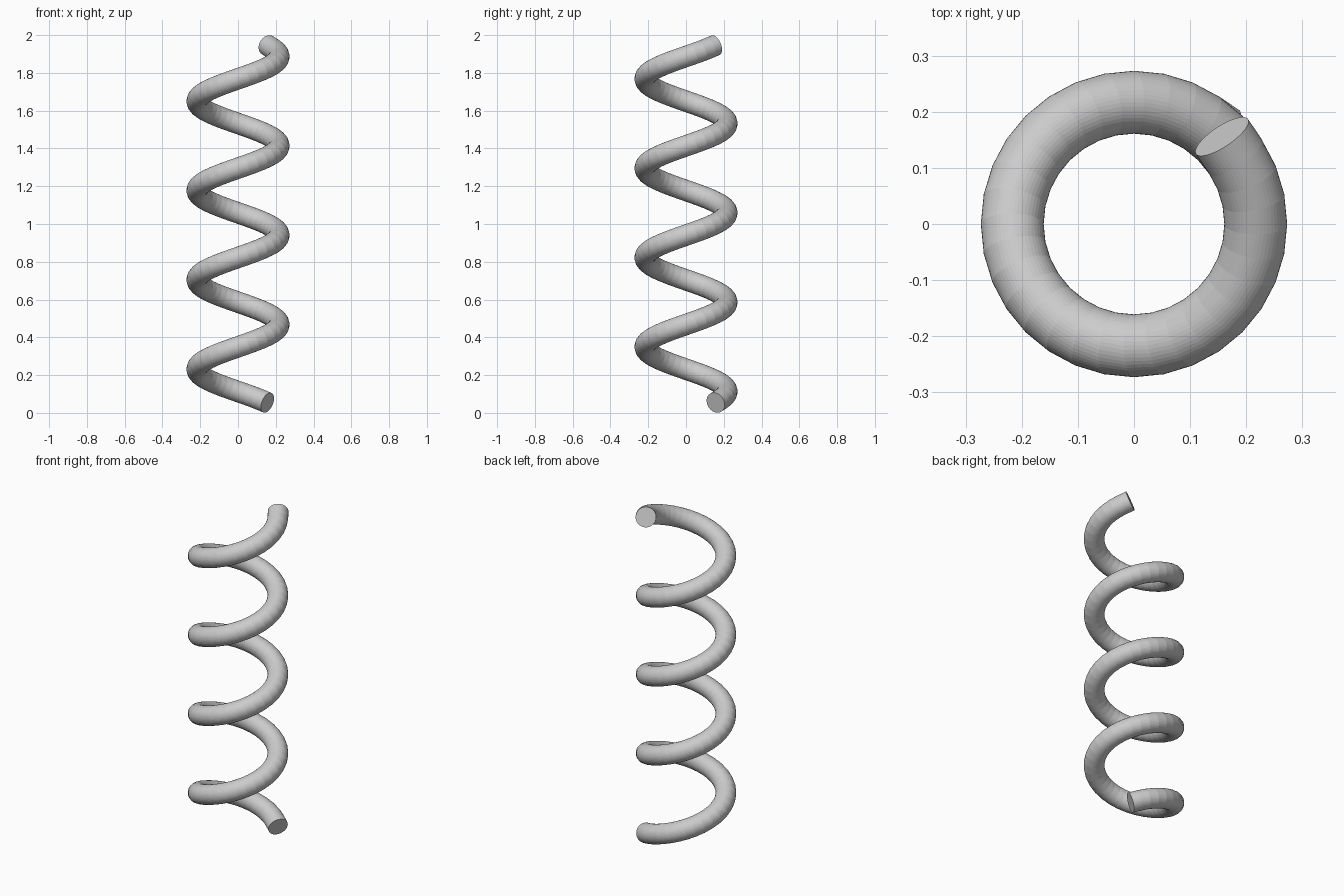
import bpy
import bmesh
from math import cos, sin, pi, tau
from mathutils import Vector

if "Cube" in bpy.data.objects:
    bpy.data.objects.remove(bpy.data.objects["Cube"], do_unlink=True)

COIL_R, WIRE_R = 0.217, 0.056
TURNS, STEPS, SIDES = 4, 32, 48
Z_LOW, Z_HIGH = 0.054, 1.946
RISE = (Z_HIGH - Z_LOW) / (TURNS * tau)      # climb per radian
START, STEP = pi / 4, tau / STEPS


def frame(angle):
    """Centre, radial direction and tangent of the helix at an angle."""
    radial = Vector((cos(angle), sin(angle), 0))
    centre = radial * COIL_R + Vector((0, 0, Z_LOW + RISE * (angle - START)))
    tangent = Vector((-sin(angle) * COIL_R, cos(angle) * COIL_R, RISE))
    return centre, radial, tangent


def add_ring(bm, centre, radial, tangent):
    """Circular wire section square to the tangent."""
    side = tangent.normalized().cross(radial)
    return [bm.verts.new(centre + WIRE_R * (radial * cos(a) + side * sin(a)))
            for a in (tau * i / SIDES for i in range(SIDES))]


# Wire sections along the helix; both ends run out straight along the tangent
bm = bmesh.new()
last = TURNS * STEPS
rings = []
for i in range(last + 1):
    j = min(max(i, 1), last - 1)
    centre, radial, tangent = frame(START + j * STEP)
    rings.append(add_ring(bm, centre + tangent * STEP * (i - j), radial, tangent))

# Wire surface and flat end caps
for a, b in zip(rings, rings[1:]):
    for k in range(SIDES):
        n = (k + 1) % SIDES
        bm.faces.new((a[k], a[n], b[n], b[k]))
bm.faces.new(rings[0])
bm.faces.new(rings[-1])
bmesh.ops.recalc_face_normals(bm, faces=bm.faces[:])

mesh = bpy.data.meshes.new("coil_spring")
bm.to_mesh(mesh)
bm.free()
spring = bpy.data.objects.new("coil_spring", mesh)
bpy.context.collection.objects.link(spring)

# Plain light grey
grey = bpy.data.materials.new("light_grey")
grey.use_nodes = True
colour = (0.6, 0.6, 0.6, 1)
grey.diffuse_color = colour
grey.node_tree.nodes["Principled BSDF"].inputs["Base Color"].default_value = colour
mesh.materials.append(grey)
